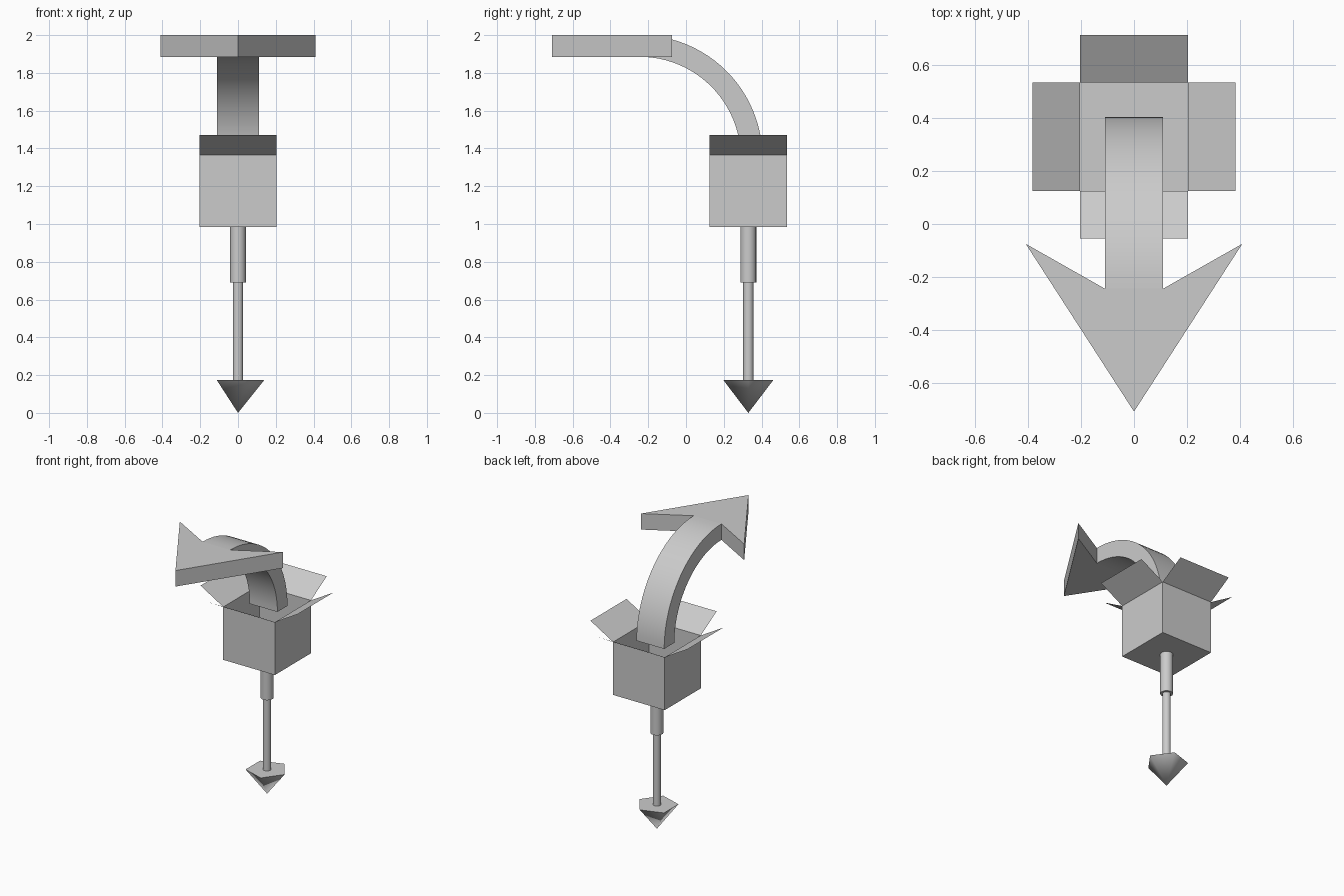
import bpy, bmesh
from math import cos, sin, pi, radians

if "Cube" in bpy.data.objects:
    bpy.data.objects.remove(bpy.data.objects["Cube"])

CY = 0.33            # y of the pole and box axis
H = 0.205            # half width of the box
Z0, Z1 = 0.985, 1.365


def make(name, verts, faces, smooth=None):
    me = bpy.data.meshes.new(name)
    me.from_pydata(verts, [], faces)
    ob = bpy.data.objects.new(name, me)
    bpy.context.collection.objects.link(ob)
    if smooth:
        bpy.context.view_layer.objects.active = ob
        bpy.ops.object.select_all(action='DESELECT')
        ob.select_set(True)
        bpy.ops.object.shade_smooth_by_angle(angle=radians(smooth))
    return ob


def prism(name, outline, place, lo, hi, smooth=None):
    """Extrude a closed 2D outline between lo and hi."""
    n = len(outline)
    verts = [place(u, v, w) for w in (lo, hi) for u, v in outline]
    faces = [tuple(range(n))[::-1], tuple(range(n, 2 * n))]
    faces += [(i, (i + 1) % n, n + (i + 1) % n, n + i) for i in range(n)]
    ob = make(name, verts, faces, smooth)
    bm = bmesh.new()
    bm.from_mesh(ob.data)
    bmesh.ops.recalc_face_normals(bm, faces=bm.faces)
    bm.to_mesh(ob.data)
    bm.free()
    return ob


def ring(r, n):
    return [(r * cos(2 * pi * i / n), CY + r * sin(2 * pi * i / n)) for i in range(n)]


def upright(x, y, z):
    return (x, y, z)


# pole: thin lower rod and thicker sleeve
prism("lower_rod", ring(0.027, 20), upright, 0.175, 0.70, 40)
prism("upper_sleeve", ring(0.042, 20), upright, 0.69, Z0, 40)

# five-sided point at the foot
tip = [(x, y, 0.175) for x, y in ring(0.14, 5)] + [(0, CY, 0)]
make("ground_point", tip,
     [(0, 1, 2, 3, 4)] + [((i + 1) % 5, i, 5) for i in range(5)], 65)

# open box: floor and four thin walls
corners = [(-H, CY - H), (H, CY - H), (H, CY + H), (-H, CY + H)]
make("open_box", [(x, y, z) for z in (Z0, Z1) for x, y in corners],
     [(3, 2, 1, 0)] + [(i, (i + 1) % 4, 4 + (i + 1) % 4, 4 + i) for i in range(4)])

# four flaps folded outwards
for k, name in enumerate(("front", "right", "back", "left")):
    a, b = corners[k], corners[(k + 1) % 4]
    ox, oy = ((0, -1), (1, 0), (0, 1), (-1, 0))[k]
    d = 0.18
    make(name + "_flap",
         [(*a, Z1), (*b, Z1),
          (b[0] + ox * d, b[1] + oy * d, 1.47),
          (a[0] + ox * d, a[1] + oy * d, 1.47)], [(0, 1, 2, 3)])

# curved arrow shaft: quarter ring swept from the box mouth up to the head
YC, ZC, R_OUT, R_IN, N = -0.245, 1.35, 0.65, 0.535, 24
sv = []
for i in range(N + 1):
    c, s = cos(pi / 2 * i / N), sin(pi / 2 * i / N)
    for x, r in ((-0.11, R_IN), (0.11, R_IN), (0.11, R_OUT), (-0.11, R_OUT)):
        sv.append((x, YC + r * c, ZC + r * s))
sf = [(0, 1, 2, 3)]
for i in range(N):
    for j in range(4):
        p, q = 4 * i + j, 4 * i + (j + 1) % 4
        sf.append((p, p + 4, q + 4, q))
make("arrow_shaft", sv, sf, 40)

# flat arrow head
prism("arrow_head",
      [(0, -0.71), (0.41, -0.075), (0.11, YC), (-0.11, YC), (-0.41, -0.075)],
      upright, 1.885, 2.0)
